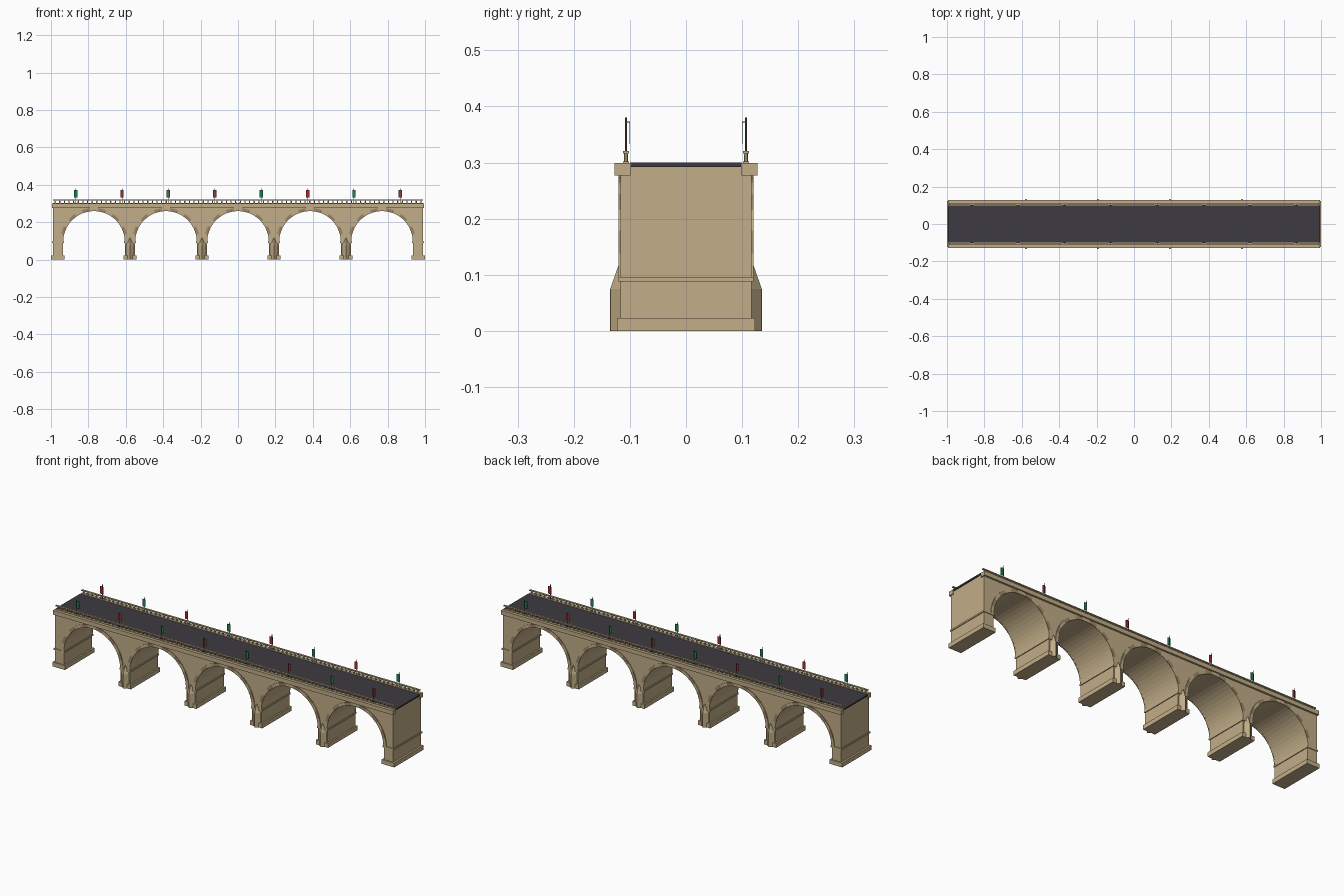
import bpy, bmesh, math

if "Cube" in bpy.data.objects:
    bpy.data.objects.remove(bpy.data.objects["Cube"])


def material(name, rgb):
    m = bpy.data.materials.new(name)
    m.diffuse_color = (*rgb, 1)
    m.use_nodes = True
    m.node_tree.nodes["Principled BSDF"].inputs["Base Color"].default_value = m.diffuse_color
    return m


STONE = material("sandstone", (0.54, 0.42, 0.245))
DARK = material("dark_sandstone", (0.33, 0.24, 0.135))
ROAD = material("asphalt", (0.047, 0.044, 0.054))
POLE = material("bronze_pole", (0.16, 0.10, 0.05))
RED = material("banner_red", (0.36, 0.025, 0.03))
GREEN = material("banner_green", (0.015, 0.22, 0.08))

RADIUS, SPRING, PITCH = 0.165, 0.095, 0.385
HALF_LEN, WALL_Y, DECK_Z = 0.99, 0.117, 0.298
ARCHES = [i * PITCH for i in range(-2, 3)]
PIERS = [(i - 1.5) * PITCH for i in range(4)]


def finish(name, bm, *mats):
    bmesh.ops.recalc_face_normals(bm, faces=bm.faces[:])
    me = bpy.data.meshes.new(name)
    bm.to_mesh(me)
    bm.free()
    for m in mats:
        me.materials.append(m)
    ob = bpy.data.objects.new(name, me)
    bpy.context.collection.objects.link(ob)
    return ob


def box(bm, x0, x1, y0, y1, z0, z1):
    vs = bmesh.ops.create_cube(bm, size=1)["verts"]
    for v in vs:
        v.co.x = x1 if v.co.x > 0 else x0
        v.co.y = y1 if v.co.y > 0 else y0
        v.co.z = z1 if v.co.z > 0 else z0


def prism(bm, pts, y0, y1, mat=0):
    """Extrude an x-z outline from y0 to y1."""
    a = [bm.verts.new((x, y0, z)) for x, z in pts]
    b = [bm.verts.new((x, y1, z)) for x, z in pts]
    faces = [bm.faces.new(a), bm.faces.new(b[::-1])]
    for i in range(len(pts)):
        j = (i + 1) % len(pts)
        faces.append(bm.faces.new((a[i], a[j], b[j], b[i])))
    for f in faces:
        f.material_index = mat


def arc(cx, r, a0, a1, n):
    return [(cx + r * math.cos(a0 + (a1 - a0) * i / n),
             SPRING + r * math.sin(a0 + (a1 - a0) * i / n)) for i in range(n + 1)]


# Arcade: one wall outline with five round-headed openings
outline = [(HALF_LEN, DECK_Z), (-HALF_LEN, DECK_Z), (-HALF_LEN, 0)]
for cx in ARCHES:
    outline += [(cx - RADIUS, 0)] + arc(cx, RADIUS, math.pi, 0, 26) + [(cx + RADIUS, 0)]
outline.append((HALF_LEN, 0))
bm = bmesh.new()
prism(bm, outline, -WALL_Y, WALL_Y)
finish("arcade", bm, STONE)

# Arch rings: thirteen voussoirs, every second one darker
bm = bmesh.new()
N = 13
for cx in ARCHES:
    for s in (-1, 1):
        for k in range(N):
            a0, a1 = math.pi * k / N, math.pi * (k + 1) / N
            outer = 0.183 if k == N // 2 else 0.181
            pts = arc(cx, RADIUS - 0.0005, a0, a1, 2) + arc(cx, outer, a1, a0, 2)
            prism(bm, pts, s * (WALL_Y - 0.002), s * 0.1205, k % 2)
finish("arch_ring_stones", bm, STONE, DARK)

# Plinths and string courses around piers and abutments
supports = [(x - PITCH / 2 + RADIUS, x + PITCH / 2 - RADIUS) for x in PIERS]
supports += [(-HALF_LEN, -ARCHES[-1] - RADIUS), (ARCHES[-1] + RADIUS, HALF_LEN)]
plinth, course = bmesh.new(), bmesh.new()
for a, b in supports:
    box(plinth, a - 0.008 if a > -0.9 else -1, b + 0.008 if b < 0.9 else 1,
        -0.123, 0.123, 0, 0.023)
    box(course, a - 0.004, b + 0.004, -0.1205, 0.1205, 0.088, 0.096)
finish("plinth", plinth, STONE)
finish("string_course", course, STONE)

# Cutwaters: pointed buttresses with sloped caps
bm = bmesh.new()
for x in PIERS:
    for s in (-1, 1):
        w, yw = 0.023, s * 0.116
        low = [bm.verts.new((x + dx, y, 0)) for dx, y in ((-w, yw), (0, s * 0.135), (w, yw))]
        top = [bm.verts.new((v.co.x, v.co.y, 0.075)) for v in low]
        apex = bm.verts.new((x, s * 0.12, 0.118))
        back = bm.verts.new((x, yw, 0.118))
        bm.faces.new(low)
        for i in range(2):
            bm.faces.new((low[i], low[i + 1], top[i + 1], top[i]))
        bm.faces.new((top[0], top[1], apex))
        bm.faces.new((top[1], top[2], apex))
        bm.faces.new((top[0], apex, back))
        bm.faces.new((top[2], back, apex))
        bm.faces.new((low[2], low[0], top[0], back, top[2]))
finish("cutwater", bm, STONE)

# Cornice and footway on both sides, road between
bm = bmesh.new()
for s in (-1, 1):
    ya, yb = sorted((s * 0.099, s * 0.127))
    box(bm, -0.995, 0.995, ya, yb, 0.277, 0.299)
finish("cornice", bm, STONE)
bm = bmesh.new()
box(bm, -0.995, 0.995, -0.1, 0.1, 0.292, 0.3)
finish("road", bm, ROAD)

# Balustrades: base rail, hexagonal balusters, top rail
rail, posts = bmesh.new(), bmesh.new()
COUNT = 80
for s in (-1, 1):
    y = s * 0.107
    box(rail, -HALF_LEN, HALF_LEN, y - 0.005, y + 0.005, 0.298, 0.302)
    box(rail, -HALF_LEN, HALF_LEN, y - 0.005, y + 0.005, 0.316, 0.321)
    for i in range(COUNT):
        x = (i + 0.5) / COUNT * 2 * 0.99 - 0.99
        r = bmesh.ops.create_cone(posts, segments=6, radius1=0.004, radius2=0.003, depth=0.016)
        bmesh.ops.translate(posts, verts=r["verts"], vec=(x, y, 0.309))
finish("balustrade_rail", rail, STONE)
finish("balusters", posts, STONE)

# Slim poles with banners in alternating colours, offset between the sides
poles, flags = bmesh.new(), bmesh.new()
for row, s in enumerate((-1, 1)):
    for i in range(8):
        x = (i - 3.5) * 0.248
        r = bmesh.ops.create_cone(poles, cap_ends=True, segments=6,
                                  radius1=0.0015, radius2=0.0015, depth=0.08)
        bmesh.ops.translate(poles, verts=r["verts"], vec=(x, s * 0.107, 0.34))
        box(poles, x - 0.001, x + 0.001, min(s * 0.1, s * 0.107), max(s * 0.1, s * 0.107),
            0.371, 0.373)
        prism(flags, [(x - 0.009, 0.333), (x + 0.009, 0.333), (x + 0.009, 0.372),
                      (x - 0.009, 0.372)], s * 0.0995, s * 0.1008, (i + row) % 2)
finish("banner_poles", poles, POLE)
finish("banners", flags, GREEN, RED)
